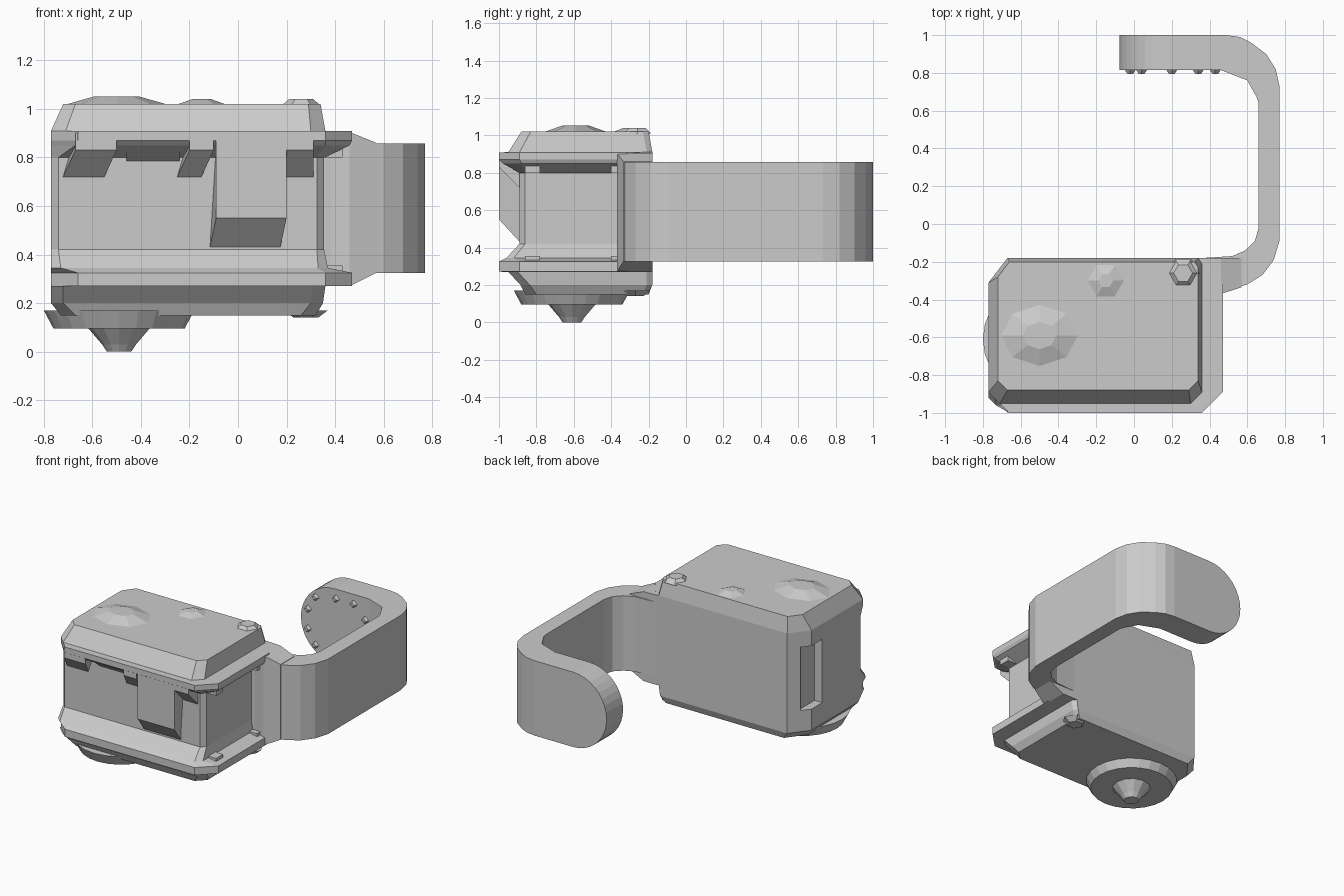
import bpy, bmesh, math
from mathutils import Matrix

if "Cube" in bpy.data.objects:
    bpy.data.objects.remove(bpy.data.objects["Cube"])


def finish(bm, name):
    bmesh.ops.recalc_face_normals(bm, faces=bm.faces)
    me = bpy.data.meshes.new(name)
    bm.to_mesh(me)
    bm.free()
    ob = bpy.data.objects.new(name, me)
    bpy.context.collection.objects.link(ob)
    return ob


def loft(name, rings):
    """Skin between rings of points with equal counts and cap both ends."""
    bm = bmesh.new()
    loops = [[bm.verts.new(p) for p in r] for r in rings]
    n = len(loops[0])
    for a, b in zip(loops, loops[1:]):
        for i in range(n):
            j = (i + 1) % n
            bm.faces.new((a[i], a[j], b[j], b[i]))
    bm.faces.new(loops[0][::-1])
    bm.faces.new(loops[-1])
    return finish(bm, name)


def plan(z, x0, x1, y0, y1, front, bl, br):
    """Rectangle with cut corners; bl and br are (dx, dy) of the back corners."""
    f = front
    return [(x0 + f, y0, z), (x1 - f, y0, z), (x1, y0 + f, z), (x1, y1 - br[1], z),
            (x1 - br[0], y1, z), (x0 + bl[0], y1, z), (x0, y1 - bl[1], z), (x0, y0 + f, z)]


def cone(name, x, y, z0, z1, r0, r1, n=16, squash=1.0):
    def ring(z, r):
        return [(x + r * math.cos(2 * math.pi * i / n),
                 y + r * squash * math.sin(2 * math.pi * i / n), z) for i in range(n)]
    return loft(name, [ring(z0, r0), ring(z1, r1)])


def box(name, a, b):
    return loft(name, [[(a[0], a[1], z), (b[0], a[1], z), (b[0], b[1], z), (a[0], b[1], z)]
                       for z in (a[2], b[2])])


# Case: core with flanges and sloping top and bottom caps
bl = (.10, .13)
core, flange = (.02, .03), (.11, .14)
body = loft("case_body", [
    plan(.15, -.73, .32, -.86, -.20, .06, bl, core),
    plan(.20, -.77, .35, -.885, -.18, .05, bl, core),
    plan(.27, -.77, .36, -.95, -.18, .05, bl, core),
    plan(.271, -.77, .47, -1, -.18, .11, bl, flange),
    plan(.325, -.77, .47, -1, -.18, .11, bl, flange),
    plan(.345, -.77, .37, -.96, -.18, .04, bl, core),
    plan(.42, -.77, .355, -.89, -.18, .03, bl, core),
    plan(.80, -.77, .355, -.89, -.18, .03, bl, core),
    plan(.85, -.77, .46, -.98, -.18, .10, bl, flange),
    plan(.87, -.77, .47, -1, -.18, .11, bl, flange),
    plan(.909, -.77, .47, -1, -.18, .11, bl, flange),
    plan(.91, -.77, .36, -.95, -.18, .06, bl, core),
    plan(1.02, -.72, .34, -.88, -.20, .05, (.06, .08), core)])

# Slot in the back left corner
slot = box("slot_cutter", (-.9, -.43, .35), (-.71, -.25, .80))
slot.hide_render = True
slot.hide_viewport = True
cut = body.modifiers.new("slot", 'BOOLEAN')
cut.operation = 'DIFFERENCE'
cut.solver = 'EXACT'
cut.object = slot

# Side post between the flanges, where the arm joins
loft("arm_root", [[(x, y0, z0), (x, -.18, z0), (x, -.18, z1), (x, y0, z1)]
                  for x, y0, z0, z1 in ((.33, -.35, .27, .91), (.46, -.37, .27, .905),
                                        (.57, -.335, .325, .86))])

# Front clasp and shelves with sloped undersides
def wedge(name, x0, x1, front_z, wall_z, shift=.06):
    loft(name, [[(x0, -.999, .90), (x1, -.999, .90), (x1, -.87, .90), (x0, -.87, .90)],
                [(x0, -.999, front_z), (x1, -.999, front_z),
                 (x1 - shift, -.87, wall_z), (x0 - shift, -.87, wall_z)]])

wedge("front_clasp", -.09, .20, .55, .41, .03)
wedge("front_shelf_left", -.67, -.50, .83, .70)
wedge("front_shelf_middle", -.46, -.24, .87, .77, 0)
wedge("front_shelf_right", -.20, -.10, .83, .70)
wedge("front_shelf_end", .20, .31, .83, .70, 0)

# Corner blocks on the right side under the upper flange and over the lower one
for i, y in enumerate((-.82, -.36)):
    for low, high, tag in ((.80, .88, "upper"), (.30, .355, "lower")):
        box(f"side_corner_{tag}_{i}", (.34, y - .04, low), (.43, y + .04, high))

# Lens-like foot: shallow disc and tapered knob
cone("bottom_disc", -.49, -.61, .17, .095, .31, .27, 24)
cone("knob_base", -.49, -.61, .10, .03, .13, .07, 12)
cone("knob_tip", -.49, -.61, .03, 0, .07, .05, 12)

# Low bumps on the top
cone("top_bump", -.5, -.59, 1.015, 1.052, .22, .09, 8, .8)
cone("top_bump_middle", -.15, -.30, 1.015, 1.04, .11, .04, 6)
cone("top_bump_corner", .26, -.26, 1.01, 1.04, .085, .05, 6)
cone("bottom_bump_corner", .28, -.27, .17, .14, .09, .05, 6)

# Hook arm: curved strap profile
outer = [(.36, -.36), (.50, -.35), (.60, -.32), (.68, -.27), (.74, -.19), (.77, -.09),
         (.77, .73), (.75, .82), (.70, .90), (.62, .96), (.56, .99), (.49, 1), (.19, 1)]
inner = [(.19, .815), (.46, .815), (.60, .76), (.65, .67), (.66, .64),
         (.66, -.02), (.64, -.09), (.59, -.14), (.52, -.17), (.36, -.18)]
loft("hook_arm", [[(x, y, z) for x, y in outer + inner] for z in (.325, .857)])

# Rounded end of the hook
r = .266
arc = [(.19 - r * math.sin(math.pi * i / 18), .591 + r * math.cos(math.pi * i / 18))
       for i in range(19)]
loft("hook_end", [[(x, y, z) for x, z in arc] for y in (.815, 1)])

# Small grip teeth inside the hook
for i, (x, z) in enumerate([(-.02, .66), (-.02, .52), (.04, .76), (.04, .42),
                            (.20, .79), (.20, .39), (.34, .79), (.34, .39),
                            (.43, .70), (.43, .48)]):
    bm = bmesh.new()
    bmesh.ops.create_cone(bm, cap_ends=True, segments=4, radius1=.035, radius2=.015, depth=.03,
                          matrix=Matrix.Translation((x, .81, z)) @ Matrix.Rotation(math.pi / 2, 4, 'X'))
    finish(bm, f"grip_tooth_{i}")
